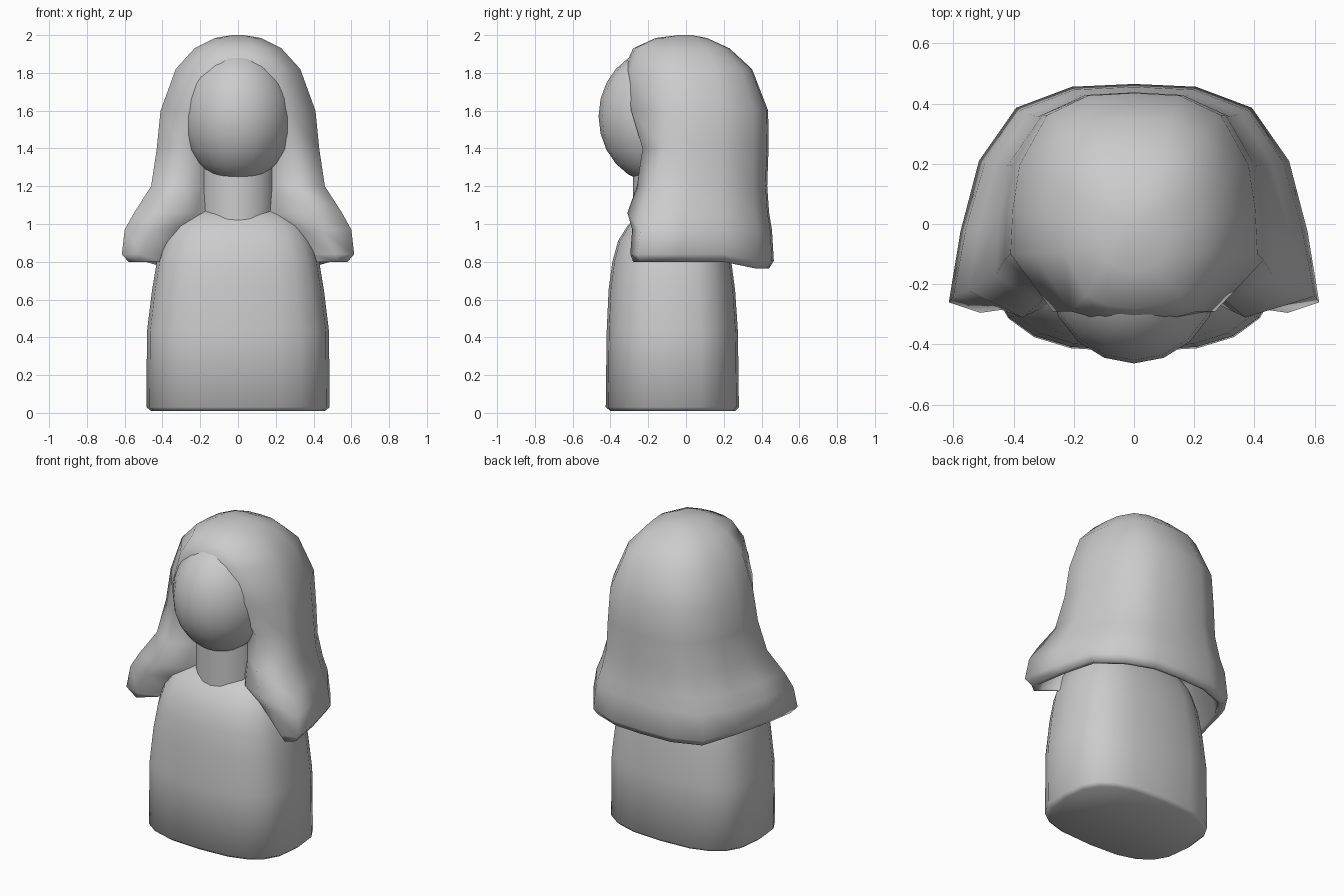
import bpy, bmesh, math


def finish(name, bm, angle=50):
    bmesh.ops.recalc_face_normals(bm, faces=bm.faces)
    mesh = bpy.data.meshes.new(name)
    bm.to_mesh(mesh)
    bm.free()
    obj = bpy.data.objects.new(name, mesh)
    bpy.context.collection.objects.link(obj)
    bpy.ops.object.select_all(action='DESELECT')
    obj.select_set(True)
    bpy.context.view_layer.objects.active = obj
    bpy.ops.object.shade_smooth_by_angle(angle=math.radians(angle))
    return obj


def loft(name, rings, angle=50):
    bm = bmesh.new()
    loops = [[bm.verts.new(p) for p in ring] for ring in rings]
    for a, b in zip(loops, loops[1:]):
        for i in range(len(a)):
            j = (i + 1) % len(a)
            bm.faces.new((a[i], a[j], b[j], b[i]))
    caps = [bm.faces.new(loops[0]), bm.faces.new(loops[-1])]
    bmesh.ops.triangulate(bm, faces=caps)
    return finish(name, bm, angle)


def oval(z, w, front, back, power=2.0, sides=20):
    cy, ry = (front + back) / 2, (back - front) / 2
    ring = []
    for i in range(sides):
        t = 2 * math.pi * i / sides
        c, s = math.cos(t), math.sin(t)
        ring.append((w * math.copysign(abs(c) ** (2 / power), c),
                     cy + ry * math.copysign(abs(s) ** (2 / power), s), z))
    return ring


# Robe-like body: half width, front y, back y at each height
body = [(0.01, 0.46, -0.40, 0.26), (0.03, 0.485, -0.425, 0.28),
        (0.43, 0.482, -0.42, 0.275), (0.65, 0.455, -0.41, 0.26),
        (0.80, 0.43, -0.39, 0.24), (0.91, 0.395, -0.36, 0.21),
        (0.99, 0.35, -0.31, 0.16), (1.05, 0.27, -0.25, 0.09),
        (1.075, 0.19, -0.20, 0.04)]
loft("body", [oval(*r, power=2.8) for r in body], 80)

# Neck
loft("neck", [oval(z, w, -0.08 - w, -0.08 + w)
              for z, w in ((0.95, 0.20), (1.08, 0.20), (1.30, 0.20))])

# Head
bm = bmesh.new()
bmesh.ops.create_uvsphere(bm, u_segments=18, v_segments=12, radius=1)
for v in bm.verts:
    v.co = (v.co.x * 0.29, v.co.y * 0.313 - 0.15, v.co.z * 0.355 + 1.57)
finish("head", bm)


def hair_section(z, wb, wf, yb, ys, xt, yt, xi, yi, yc):
    half = [(0.4 * wb, 0.98 * yb), (0.76 * wb, 0.83 * yb), (wb, 0.45 * yb),
            (0.51 * (wb + wf), (0.45 * yb + ys) / 2),
            (wf, ys), (xt, yt), (xi, yi)]
    pts = [(0, yb)] + half + [(0, yc)] + [(-x, y) for x, y in reversed(half)]
    # the hem hangs a little lower at the back
    return [(x, y, z - (0.035 if z < 0.9 and y > 0.3 else 0)) for x, y in pts]


# Hair: z, back and front half width, back y, side y, lock ridge, inner edge, notch
# (the first two sections form the hollow inside of the hem)
hair = [(1.10, 0.42, 0.47, 0.40, -0.18, 0.33, -0.24, 0.22, -0.17, 0.06),
        (0.805, 0.46, 0.55, 0.415, -0.22, 0.50, -0.245, 0.40, -0.16, 0.03),
        (0.80, 0.49, 0.58, 0.44, -0.24, 0.53, -0.28, 0.40, -0.17, 0.05),
        (0.84, 0.515, 0.615, 0.465, -0.26, 0.51, -0.295, 0.39, -0.18, 0.05),
        (0.97, 0.495, 0.60, 0.455, -0.24, 0.44, -0.285, 0.32, -0.23, 0.05),
        (1.06, 0.46, 0.55, 0.44, -0.22, 0.37, -0.31, 0.22, -0.24, 0.05),
        (1.20, 0.42, 0.46, 0.43, -0.17, 0.31, -0.26, 0.19, -0.17, 0.05),
        (1.40, 0.40, 0.43, 0.437, -0.12, 0.29, -0.23, 0.17, -0.15, 0.0),
        (1.60, 0.38, 0.41, 0.435, -0.10, 0.27, -0.29, 0.15, -0.25, -0.25),
        (1.82, 0.30, 0.33, 0.35, -0.10, 0.21, -0.29, 0.10, -0.32, -0.33),
        (1.93, 0.21, 0.23, 0.23, -0.09, 0.16, -0.24, 0.08, -0.27, -0.28),
        (1.985, 0.11, 0.12, 0.11, -0.05, 0.09, -0.12, 0.05, -0.15, -0.16),
        (2.00, 0.03, 0.03, 0.03, -0.02, 0.025, -0.03, 0.01, -0.04, -0.04)]
loft("hair", [hair_section(*r) for r in hair], 85)
